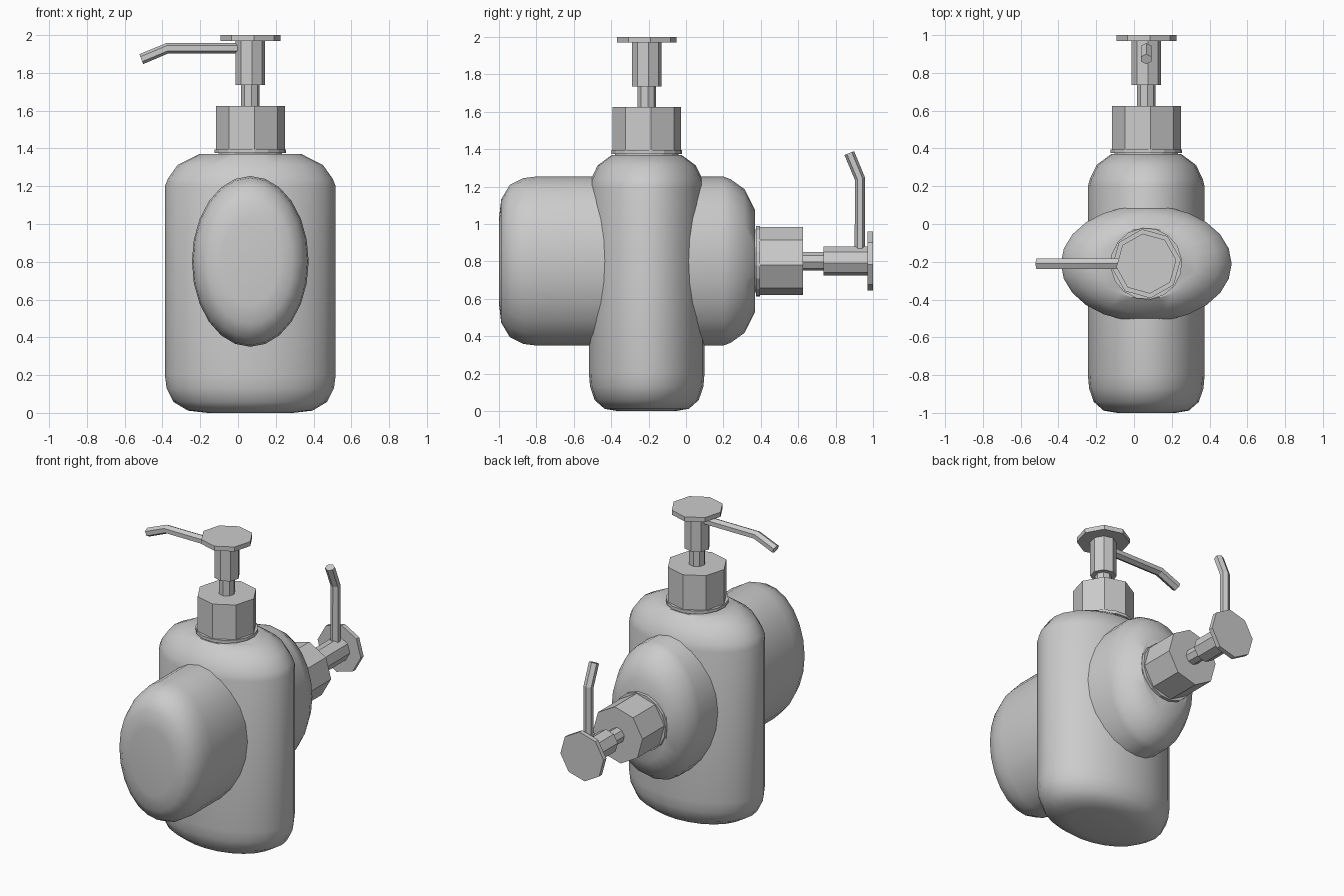
import bpy, bmesh, math
from mathutils import Matrix, Vector

cube = bpy.data.objects.get("Cube")
if cube:
    bpy.data.objects.remove(cube, do_unlink=True)

grey = bpy.data.materials.new("plain grey")
grey.use_nodes = True
COLOUR = (0.6, 0.6, 0.6, 1)
grey.diffuse_color = COLOUR
grey.node_tree.nodes["Principled BSDF"].inputs["Base Color"].default_value = COLOUR


def loft(name, rings, matrix, smooth=False):
    """Skin a list of vertex rings and close both ends."""
    bm = bmesh.new()
    loops = [[bm.verts.new(p) for p in ring] for ring in rings]
    n = len(loops[0])
    for a, b in zip(loops, loops[1:]):
        for i in range(n):
            j = (i + 1) % n
            bm.faces.new((a[i], a[j], b[j], b[i]))
    bm.faces.new(loops[0])
    bm.faces.new(loops[-1])
    bmesh.ops.recalc_face_normals(bm, faces=bm.faces)
    mesh = bpy.data.meshes.new(name)
    bm.to_mesh(mesh)
    bm.free()
    mesh.materials.append(grey)
    obj = bpy.data.objects.new(name, mesh)
    bpy.context.collection.objects.link(obj)
    obj.matrix_world = matrix
    if smooth:
        bpy.ops.object.select_all(action='DESELECT')
        obj.select_set(True)
        bpy.context.view_layer.objects.active = obj
        bpy.ops.object.shade_smooth_by_angle(angle=math.radians(35))
    return obj


def ring(rx, ry, z, sides, turn=0.0):
    angles = [math.radians(turn) + math.tau * i / sides for i in range(sides)]
    return [(rx * math.cos(a), ry * math.sin(a), z) for a in angles]


def prism(name, radius, z0, z1, matrix, sides=8):
    return loft(name, [ring(radius, radius, z, sides, 7) for z in (z0, z1)], matrix)


def spout(name, matrix):
    """Bent six-sided tube pointing to -x."""
    path = [(Vector((-0.03, 0, 1.93)), Vector((0, 0, 1))),
            (Vector((-0.44, 0, 1.93)), Vector((-0.19, 0, 0.98))),
            (Vector((-0.577, 0, 1.873)), Vector((-0.37, 0, 0.93)))]
    rings = []
    for centre, up in path:
        rings.append([centre + up * 0.028 * math.cos(k * math.pi / 3)
                      + Vector((0, 0.032, 0)) * math.sin(k * math.pi / 3)
                      for k in range(6)])
    return loft(name, rings, matrix)


# Body profile: (scale of the oval section, height)
BODY = [(0.5, 0), (0.73, 0.012), (0.9, 0.058), (0.98, 0.13), (1, 0.2),
        (1, 1.2), (0.965, 1.24), (0.85, 1.313), (0.6, 1.37)]


def bottle(label, matrix):
    loft(label + "_body", [ring(0.452 * s, 0.309 * s, z, 24) for s, z in BODY],
         matrix, smooth=True)
    # Neck and collar
    prism(label + "_neck", 0.17, 1.35, 1.41, matrix, 16)
    prism(label + "_collar", 0.19, 1.375, 1.395, matrix, 16)
    # Pump
    prism(label + "_cap", 0.184, 1.395, 1.625, matrix)
    prism(label + "_stem", 0.05, 1.6, 1.75, matrix)
    prism(label + "_sleeve", 0.079, 1.735, 1.975, matrix)
    prism(label + "_press_disc", 0.16, 1.97, 2.0, matrix)
    spout(label + "_spout", matrix)


# Upright bottle, and a second one lying through it with its pump to the back
bottle("upright", Matrix.Translation((0.065, -0.21, 0)))
lying = Matrix(((0, -1, 0), (0, 0, 1), (-1, 0, 0))).to_4x4()
bottle("lying", Matrix.Translation((0.065, -1, 0.802)) @ lying)
